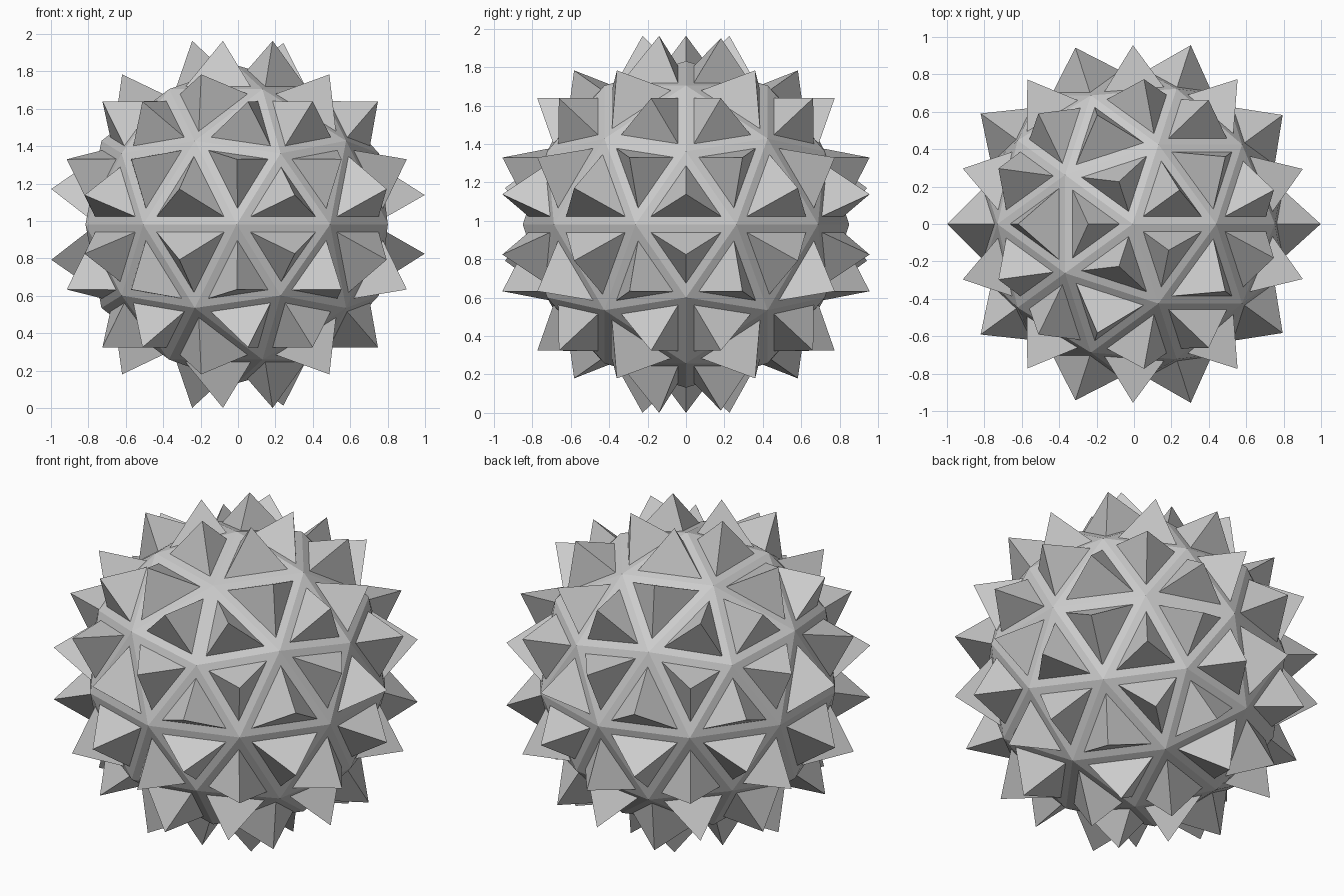
import bpy, bmesh, math
from mathutils import Vector

if "Cube" in bpy.data.objects:
    bpy.data.objects.remove(bpy.data.objects["Cube"])

R, SPIKE, RIM = 0.85, 0.215, 0.042

# Upper half of a low-poly geodesic sphere
bm = bmesh.new()
bmesh.ops.create_icosphere(bm, subdivisions=2, radius=R)
bmesh.ops.delete(bm, geom=[v for v in bm.verts if v.co.z < -0.01], context='VERTS')
panels = list(bm.faces)

# Flat border strips around every panel
bmesh.ops.inset_individual(bm, faces=panels, thickness=RIM, use_even_offset=True)

# Each panel becomes a three-sided spike
for f in panels:
    f.normal_update()
    n = f.normal.copy()
    c = f.calc_center_median()
    az = math.degrees(math.atan2(c.y, c.x))
    # spikes round the pole point straight up, except one
    if n.z > 0.9 and not 20 < az < 50:
        n = Vector((0, 0, 1))
    tip = bmesh.ops.poke(bm, faces=[f])['verts'][0]
    tip.co = c + n * SPIKE

# Centre in x and y, rest the mirrored lower half on the ground
xs = [v.co.x for v in bm.verts]
top = max(v.co.z for v in bm.verts)
mid = (min(xs) + max(xs)) / 2
bmesh.ops.translate(bm, verts=bm.verts, vec=(-mid, 0, 0))

mesh = bpy.data.meshes.new("spiked_ball")
bm.to_mesh(mesh)
bm.free()
ball = bpy.data.objects.new("spiked_ball", mesh)
bpy.context.collection.objects.link(ball)
ball.location.z = top

# Lower half
mirror = ball.modifiers.new("lower_half", 'MIRROR')
mirror.use_axis = (False, False, True)
mirror.merge_threshold = 0.001
